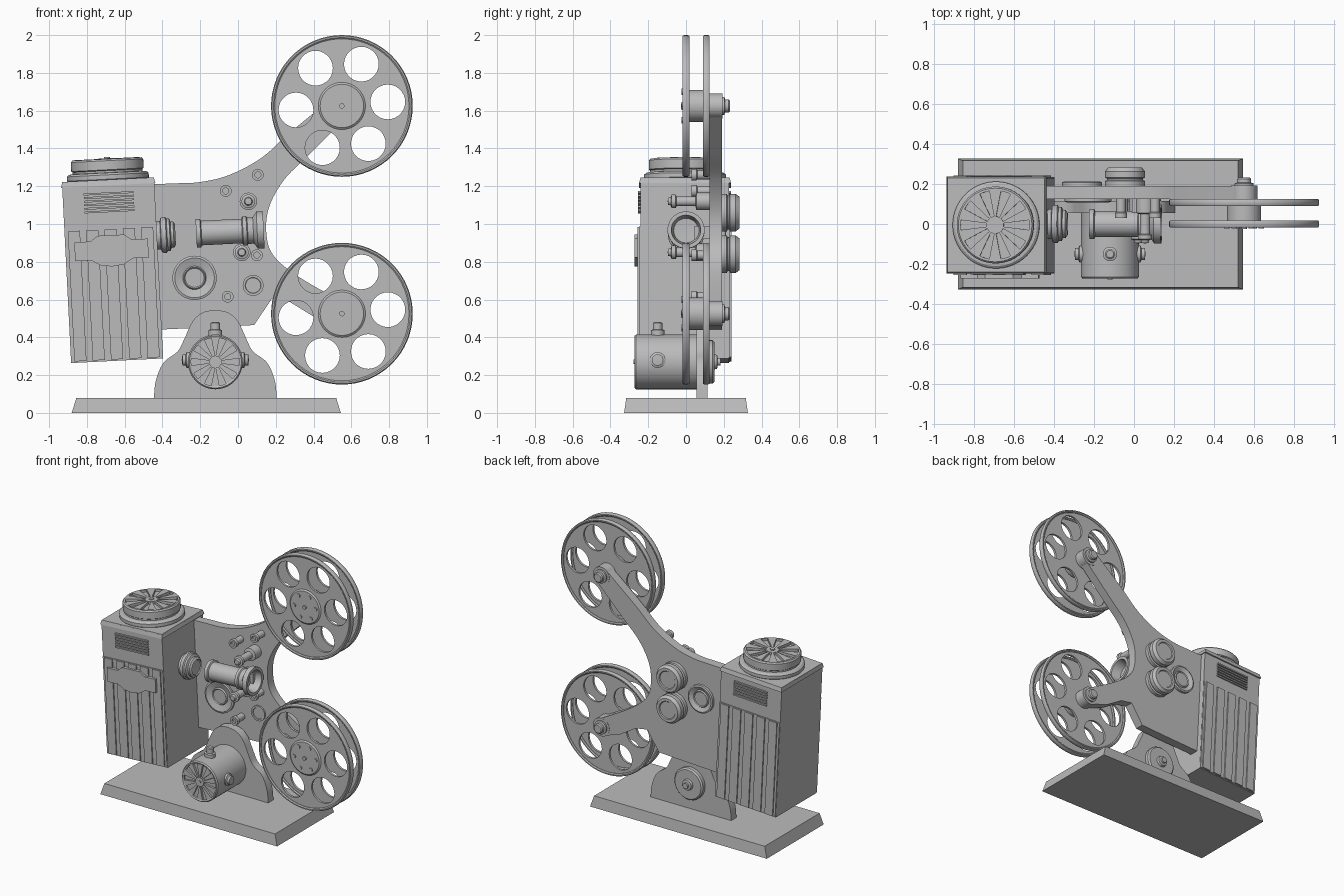
import bpy, bmesh
from math import sin, cos, pi, radians
from mathutils import Matrix, Vector

if "Cube" in bpy.data.objects:
    bpy.data.objects.remove(bpy.data.objects["Cube"], do_unlink=True)

GREY = (0.5, 0.5, 0.5, 1)
metal = bpy.data.materials.new("grey_metal")
metal.use_nodes = True
metal.diffuse_color = GREY
metal.node_tree.nodes["Principled BSDF"].inputs["Base Color"].default_value = GREY

parts = []
WORLD = Matrix()
# The lamp house and the optics lean back by the same small angle
HOUSE = Matrix.Translation((-0.664, 0, 0.753)) @ Matrix.Rotation(radians(-2.9), 4, 'Y')
AXES = {'X': Matrix.Rotation(pi / 2, 4, 'Y'), 'Y': Matrix.Rotation(-pi / 2, 4, 'X'), 'Z': Matrix()}


def finish(name, bm, matrix):
    bmesh.ops.remove_doubles(bm, verts=bm.verts, dist=0.0002)
    bmesh.ops.recalc_face_normals(bm, faces=bm.faces)
    mesh = bpy.data.meshes.new(name)
    bm.to_mesh(mesh)
    bm.free()
    mesh.materials.append(metal)
    ob = bpy.data.objects.new(name, mesh)
    ob.matrix_world = matrix
    bpy.context.collection.objects.link(ob)
    parts.append(ob)
    return ob


def lathe(name, profile, centre, axis='Y', frame=WORLD, seg=40):
    """Revolve (radius, distance along axis) points around an axis."""
    bm = bmesh.new()
    vs = [bm.verts.new((r, 0, h)) for r, h in profile]
    es = [bm.edges.new(p) for p in zip(vs, vs[1:])]
    bmesh.ops.spin(bm, geom=vs + es, cent=(0, 0, 0), axis=(0, 0, 1), angle=2 * pi, steps=seg)
    return finish(name, bm, frame @ Matrix.Translation(centre) @ AXES[axis])


def rod(name, r, a, b, centre, axis='Y', frame=WORLD, seg=24):
    return lathe(name, [(0, a), (r, a), (r, b), (0, b)], centre, axis, frame, seg)


def box(name, size, centre, frame=WORLD, taper=1.0, bevel=0.0):
    bm = bmesh.new()
    bmesh.ops.create_cube(bm, size=1)
    for v in bm.verts:
        k = taper if v.co.z > 0 else 1
        v.co = Vector((v.co.x * size[0] * k, v.co.y * size[1] * k, v.co.z * size[2]))
    if bevel:
        bmesh.ops.bevel(bm, geom=bm.edges[:], offset=bevel, segments=2, affect='EDGES', profile=0.5)
    return finish(name, bm, frame @ Matrix.Translation(centre))


def circle(r, cx=0.0, cz=0.0, n=40):
    return [(cx + r * cos(2 * pi * i / n), cz + r * sin(2 * pi * i / n)) for i in range(n)]


def smooth(pts, n=6):
    """Catmull-Rom curve through the points."""
    p = [Vector(q) for q in [pts[0]] + pts + [pts[-1]]]
    out = []
    for a, b, c, d in zip(p, p[1:], p[2:], p[3:]):
        for i in range(n):
            t = i / n
            out.append(0.5 * (2 * b + (c - a) * t + (2 * a - 5 * b + 4 * c - d) * t * t
                              + (3 * b - a - 3 * c + d) * t ** 3))
    return out + [p[-1]]


def sheet(name, loops, y0, y1, centre=(0, 0, 0), frame=WORLD):
    """Flat x-z plate between two y values; inner loops become holes."""
    cu = bpy.data.curves.new(name, 'CURVE')
    cu.dimensions, cu.fill_mode, cu.extrude = '2D', 'BOTH', (y1 - y0) / 2
    for loop in loops:
        sp = cu.splines.new('POLY')
        sp.points.add(len(loop) - 1)
        for pt, q in zip(sp.points, loop):
            pt.co = (q[0], q[1], 0, 1)
        sp.use_cyclic_u = True
    tmp = bpy.data.objects.new(name + "_outline", cu)
    bpy.context.collection.objects.link(tmp)
    dg = bpy.context.evaluated_depsgraph_get()
    mesh = bpy.data.meshes.new_from_object(tmp.evaluated_get(dg))
    bm = bmesh.new()
    bm.from_mesh(mesh)
    bpy.data.objects.remove(tmp)
    bpy.data.curves.remove(cu)
    bpy.data.meshes.remove(mesh)
    shift = Matrix.Translation((0, (y0 + y1) / 2, 0))
    return finish(name, bm, frame @ Matrix.Translation(centre) @ shift @ Matrix.Rotation(pi / 2, 4, 'X'))


def grille(name, r, frame, n=10):
    """Fan face in local x-z, facing -y: wedge spokes and a hub."""
    for i in range(n):
        a = 2 * pi * (i + 0.5) / n
        wedge = [(q * cos(a + s), q * sin(a + s))
                 for q, s in ((r * .2, -.1), (r, -.17), (r, .17), (r * .2, .1))]
        sheet(name + "_spoke", [wedge], -0.004, 0.014, frame=frame)
    rod(name + "_hub", r * 0.25, -0.006, 0.014, (0, 0, 0), frame=frame)
    rod(name + "_pin", r * 0.09, -0.012, 0, (0, 0, 0), frame=frame)


# Base
box("base", (1.425, 0.655, 0.08), (-0.168, 0, 0.04), taper=0.965)

# Main plate with the two reel arms
top_edge = [(-0.46, 1.21), (-0.34, 1.215), (-0.2, 1.222), (-0.045, 1.26), (0.124, 1.35), (0.27, 1.48), (0.5, 1.668)]
inner_edge = [(0.59, 1.58), (0.38, 1.37), (0.245, 1.235), (0.165, 1.09), (0.15, 0.95),
              (0.19, 0.83), (0.33, 0.715), (0.585, 0.57)]
low_edge = [(0.52, 0.47), (0.4, 0.51), (0.27, 0.59), (0.18, 0.605), (0.085, 0.465), (-0.1, 0.455), (-0.44, 0.44)]
sheet("main_plate", [smooth(top_edge) + smooth(inner_edge) + low_edge], 0.125, 0.19)

# Reels
holes = [radians(5 + 60 * i) for i in range(6)]
for label, cz in (("upper", 1.625), ("lower", 0.525)):
    c = (0.55, 0, cz)
    for y in (0.0, 0.107):
        cut = [circle(0.092, 0.244 * cos(a), 0.244 * sin(a), 28) for a in holes]
        sheet(label + "_reel_disc", [circle(0.362, n=64)] + cut, y - 0.008, y + 0.008, c)
        rim = [(0.355, -.012), (0.362, -.018), (0.37, -.018), (0.375, -.01), (0.375, .01),
               (0.37, .018), (0.362, .018), (0.355, .012), (0.355, -.012)]
        lathe(label + "_reel_rim", [(r, h + y) for r, h in rim], c, seg=64)
    lathe(label + "_reel_boss", [(0, -.016), (.115, -.016), (.125, -.008), (.125, 0), (0, 0)], c)
    rod(label + "_reel_hub", 0.085, 0, 0.11, c, seg=40)
    for a in holes:
        rod("reel_bolt", 0.014, -0.023, 0, (0.55 + 0.087 * cos(a), 0, cz + 0.087 * sin(a)), seg=12)
    rod("reel_axle", 0.014, -0.026, 0, c, seg=12)
    rod("arm_boss", 0.066, 0.11, 0.192, c, seg=40)
    lathe("arm_knob", [(0, .19), (.048, .19), (.048, .203), (.035, .207), (.035, .225), (.028, .232), (0, .232)], c)

# Stand and motor
half = [(0.325, 0.08), (0.315, 0.17), (0.275, 0.265), (0.2, 0.325), (0.165, 0.39), (0.12, 0.485), (0.065, 0.532)]
left = smooth(half + [(0, 0.545)])
sheet("stand", [[(p[0] - 0.12, p[1]) for p in left] + [(-p[0] - 0.12, p[1]) for p in left[-2::-1]]], 0.055, 0.115)
motor = (-0.12, 0, 0.27)
lathe("motor", [(0, -.255), (.128, -.255), (.128, -.268), (.138, -.272), (.145, -.264), (.145, .06), (0, .06)], motor, seg=56)
grille("motor_grille", 0.13, Matrix.Translation((-0.12, -0.266, 0.27)))
lathe("motor_back_cap", [(0, .115), (.115, .115), (.115, .14), (.105, .15), (.04, .15), (.036, .165), (.02, .168),
                         (.02, .182), (0, .182)], motor)
knob = [(0.036, 0.13), (0.036, 0.158), (0.025, 0.162), (0.025, 0.195), (0.018, 0.2), (0, 0.2)]
side_knob = [(0.042, 0.13), (0.042, 0.152), (0.03, 0.158), (0.03, 0.174), (0, 0.178)]
mid = (-0.12, -0.15, 0.28)
lathe("motor_top_knob", knob, mid, 'Z', seg=24)
for s in (-1, 1):
    lathe("motor_side_knob", [(r, s * h) for r, h in side_knob], mid, 'X', seg=24)

# Lamp house
box("lamp_house", (0.488, 0.47, 0.955), (0, -0.007, 0), HOUSE)
box("lamp_house_lid", (0.5, 0.486, 0.03), (0, -0.005, 0.467), HOUSE, taper=0.97)
for s, face in ((-1, -0.242), (1, 0.228)):
    box("side_panel", (0.484, 0.012, 0.695), (0, face, -0.125), HOUSE)
    for i in range(5):
        box("panel_strip", (0.064, 0.016, 0.69), ((i - 2) * 0.097, face + s * 0.006, -0.125), HOUSE)
    for i in range(6):
        box("louver", (0.265, 0.022, 0.01), (0, face, 0.315 + i * 0.019), HOUSE)
plaque = [(-.195, .06), (-.195, .16), (-.11, .16), (-.07, .188), (.07, .188), (.11, .16), (.195, .16),
          (.195, .06), (.11, .06), (.06, .03), (0, .022), (-.06, .03), (-.11, .06)]
sheet("plaque", [plaque], -0.272, -0.24, frame=HOUSE)

# Vent cap on the lamp house
lathe("vent_cap", [(0, .47), (.205, .47), (.217, .485), (.217, .508), (.205, .518), (.185, .52), (.185, .53), (.192, .535),
                   (.192, .583), (.184, .592), (.172, .592), (.172, .575), (0, .575)], (0, -0.005, 0), 'Z', HOUSE, 56)
grille("vent_grille", 0.174, HOUSE @ Matrix.Translation((0, -0.005, 0.59)) @ Matrix.Rotation(-pi / 2, 4, 'X'))

# Condenser and projection lens share one axis
optic = (0, 0, 0.175)
lathe("condenser", [(0, .235), (.075, .235), (.075, .262), (.09, .266), (.095, .275), (.095, .292), (.086, .298),
                    (.086, .312), (.07, .318), (.07, .332), (.055, .342), (.05, .335), (0, .335)], optic, 'X', HOUSE)
lathe("lens", [(0, .46), (.06, .452), (.076, .452), (.076, .475), (.065, .48), (.065, .695), (.077, .7), (.077, .72),
               (.07, .725), (.07, .755), (.09, .77), (.098, .775), (.098, .81), (.078, .81), (.065, .74), (0, .735)],
      optic, 'X', HOUSE)
box("lens_bracket", (0.1, 0.09, 0.07), (0.04, 0.09, 0.955))

# Film rollers and sprockets on the front of the plate
for x, z in ((-0.065, 1.175), (0.105, 1.26), (-0.055, 0.615), (0.1, 0.835)):
    lathe("film_roller", [(0, .045), (.016, .045), (.016, .03), (.031, .03), (.031, .055), (.024, .06), (.024, .126),
                          (0, .126)], (x, 0, z), seg=24)
for x, z in ((0.055, 1.12), (0.02, 0.85)):
    lathe("film_sprocket", [(0, -.097), (.018, -.095), (.022, -.08), (.036, -.076), (.036, -.055), (.026, -.05), (.026, .05),
                            (.046, .055), (.046, .126), (0, .126)], (x, 0, z), seg=28)
dish = [(0, .118), (.05, .118), (.056, .112), (.062, .122), (.105, .108), (.117, .112), (.117, .128), (0, .128)]
lathe("front_dish", dish, (-0.23, 0, 0.715))
lathe("ring_port", [(0, .121), (.04, .121), (.042, .115), (.055, .115), (.055, .127), (0, .127)], (0.08, 0, 0.675))

# Adjusting knobs and dish on the back of the plate
for z in (1.06, 0.84):
    lathe("back_knob", [(0, .188), (.1, .188), (.1, .215), (.09, .22), (.09, .228), (.1, .232), (.1, .262), (.085, .282),
                        (.065, .282), (.06, .276), (0, .276)], (-0.045, 0, z))
lathe("back_dish", [(0, .2), (.05, .2), (.056, .206), (.062, .198), (.09, .212), (.1, .208), (.1, .188), (0, .188)],
      (-0.26, 0, 0.95))

# Smooth the round parts and keep the edges sharp
bpy.ops.object.select_all(action='DESELECT')
for ob in parts:
    ob.select_set(True)
bpy.context.view_layer.objects.active = parts[0]
bpy.ops.object.shade_smooth_by_angle(angle=radians(32))
